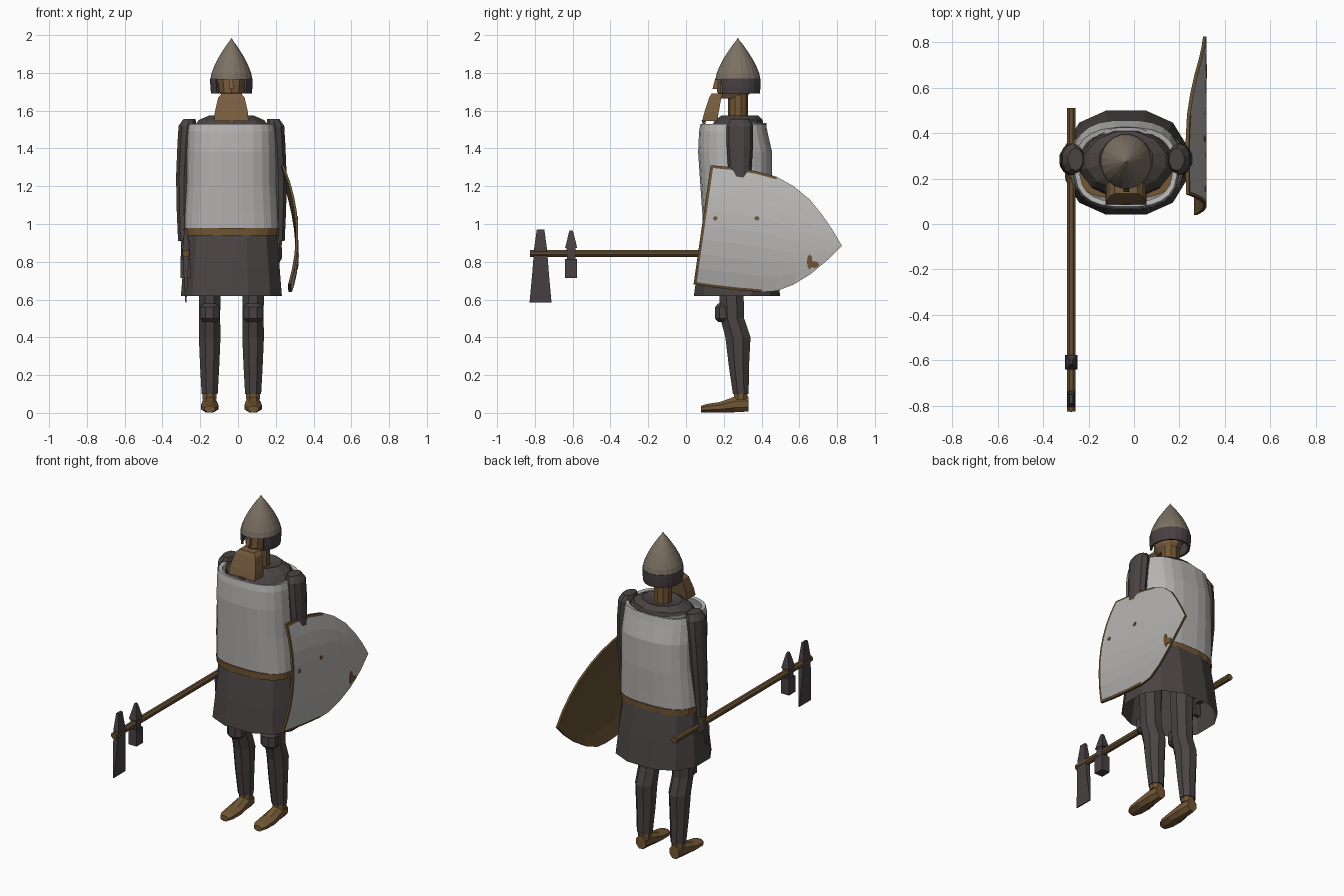
import bpy, bmesh, math
from mathutils import Vector

if "Cube" in bpy.data.objects:
    bpy.data.objects.remove(bpy.data.objects["Cube"])


def material(name, r, g, b):
    m = bpy.data.materials.new(name)
    m.diffuse_color = (r, g, b, 1)
    m.use_nodes = True
    m.node_tree.nodes["Principled BSDF"].inputs["Base Color"].default_value = m.diffuse_color
    return m


PALE = material("pale steel", 0.47, 0.46, 0.45)
HELM = material("dull helmet steel", 0.20, 0.165, 0.125)
DARK = material("dark cloth", 0.068, 0.056, 0.056)
IRON = material("dark iron", 0.065, 0.052, 0.055)
BROWN = material("brown leather", 0.17, 0.095, 0.036)
SKIN = material("tan skin", 0.19, 0.11, 0.05)
WOOD = material("dark wood", 0.13, 0.078, 0.032)
CX, CY = -0.035, 0.27


def finish(name, bm, mats):
    bmesh.ops.remove_doubles(bm, verts=bm.verts, dist=0.0005)
    bmesh.ops.recalc_face_normals(bm, faces=bm.faces)
    me = bpy.data.meshes.new(name)
    bm.to_mesh(me)
    bm.free()
    for m in mats:
        me.materials.append(m)
    ob = bpy.data.objects.new(name, me)
    bpy.context.collection.objects.link(ob)
    return ob


def loft(name, rings, n, mat, power=2.0, phase=None, axis="Z", caps=(True, True), gap=0.0):
    """Join rings (a, b, height, radius a, radius b); gap leaves an opening toward the front."""
    bm = bmesh.new()
    phase = math.pi / n if phase is None else phase
    loops = []
    for a, b, h, ra, rb in rings:
        loop = []
        for i in range(n):
            t = 2 * math.pi * i / n + phase
            c, s = math.cos(t), math.sin(t)
            u = a + ra * math.copysign(abs(c) ** (2 / power), c)
            v = b + rb * math.copysign(abs(s) ** (2 / power), s)
            loop.append(bm.verts.new((u, v, h) if axis == "Z" else (u, h, v)))
        loops.append(loop)
    for lo, hi in zip(loops, loops[1:]):
        for i in range(n):
            j = (i + 1) % n
            mid = 2 * math.pi * (i + 0.5) / n + phase
            if gap and math.sin(mid) < -math.cos(gap):
                continue
            bm.faces.new((lo[i], lo[j], hi[j], hi[i]))
    if caps[0]:
        bm.faces.new(loops[0])
    if caps[1]:
        bm.faces.new(loops[-1])
    return finish(name, bm, [mat])


def block(name, rings, mat, axis="Z"):
    """Four-sided loft whose radii are true half sizes."""
    q = math.sqrt(2)
    return loft(name, [(a, b, h, ra * q, rb * q) for a, b, h, ra, rb in rings], 4, mat, axis=axis)


def thicken(ob, t, offset):
    m = ob.modifiers.new("thickness", "SOLIDIFY")
    m.thickness, m.offset = t, offset


# Torso under the armour, rising to the collar
loft("torso", [(CX, .27, .95, .21, .16), (CX, .27, 1.3, .20, .16), (CX, .27, 1.50, .215, .15),
               (CX, .28, 1.55, .18, .13), (CX, .285, 1.575, .12, .10), (CX, .28, 1.56, .06, .06)], 12, DARK)
# Padded vest with open neck and a lip at the back
vest = loft("vest", [(CX, .265, .98, .25, .175), (CX, .265, 1.06, .247, .18), (CX, .265, 1.2, .238, .19),
                     (CX, .26, 1.38, .236, .197), (CX, .25, 1.49, .232, .182), (CX, .25, 1.53, .225, .175)],
            24, PALE, power=2.7, caps=(False, False))
thicken(vest, .022, -1)
loft("back_lip", [(CX, .25, 1.475, .20, .17), (CX, .25, 1.535, .20, .178)], 24, PALE, caps=(False, False), gap=1.9)
# Belt and skirt
loft("belt", [(CX, .265, .94, .252, .182), (CX, .265, .98, .256, .184)], 20, BROWN, power=2.5)
skirt = loft("skirt", [(CX, .27, .62, .275, .235), (CX, .27, .78, .262, .212), (CX, .27, .96, .245, .178)],
             12, DARK, power=2.4, caps=(False, True))

# Legs, knees, shoes
for side, x in (("left", -.15), ("right", .08)):
    loft(side + "_leg", [(x, .29, .10, .046, .045), (x, .28, .25, .055, .058), (x, .275, .40, .062, .072),
                         (x, .245, .50, .06, .068), (x, .24, .64, .062, .07), (x, .24, .80, .07, .075)], 8, DARK)
    loft(side + "_knee", [(x, .20, .48, .035, .03), (x, .195, .50, .055, .045), (x, .195, .56, .055, .045),
                          (x, .20, .58, .035, .03)], 8, IRON)
    loft(side + "_shoe", [(x, .02, .08, .03, .018), (x, .025, .11, .045, .024), (x, .03, .18, .05, .03),
                          (x, .045, .26, .042, .045), (x, .047, .33, .034, .043)], 8, BROWN, axis="Y")
    loft(side + "_ankle", [(x, .29, .07, .04, .038), (x, .29, .11, .04, .038)], 8, BROWN)

# Arms and hands
for side, s in (("left", -1), ("right", 1)):
    def ax(off):
        return CX + s * off
    loft(side + "_arm", [(ax(.248), .26, .91, .036, .04), (ax(.25), .27, 1.08, .042, .052),
                         (ax(.25), .285, 1.25, .045, .06), (ax(.242), .285, 1.42, .046, .07),
                         (ax(.232), .285, 1.52, .05, .07), (ax(.222), .285, 1.555, .034, .05)], 10, DARK)
    loft(side + "_cuff", [(ax(.243), .255, .845, .022, .03), (ax(.245), .258, .92, .026, .032)], 8, BROWN)
    loft(side + "_hand", [(ax(.236), .25, .79, .016, .03), (ax(.24), .25, .82, .03, .045),
                          (ax(.24), .25, .87, .03, .042), (ax(.243), .255, .90, .02, .03)], 8, IRON)
block("hanging_strap", [(-.278, .22, .72, .024, .012), (-.278, .22, .83, .026, .018)], IRON)

# Neck, head, beard
loft("neck", [(CX, .275, 1.53, .053, .053), (CX, .275, 1.72, .053, .053)], 10, BROWN)
loft("head", [(CX, .25, 1.665, .045, .065), (CX, .255, 1.70, .066, .09), (CX, .265, 1.76, .075, .10),
              (CX, .27, 1.82, .07, .09)], 10, SKIN)
block("nose", [(CX, .155, 1.715, .012, .015), (CX, .165, 1.77, .008, .01)], SKIN)
block("beard", [(CX, .125, 1.545, .09, .04), (CX, .135, 1.59, .088, .038), (CX, .155, 1.67, .07, .032),
                (CX, .165, 1.69, .05, .03)], SKIN)
block("beard_tip", [(CX, .095, 1.515, .003, .003), (CX, .095, 1.55, .02, .012)], SKIN)

# Helmet with neck guard open at the face
HY = .275
loft("helmet", [(CX, HY, z, r, r * 1.07) for z, r in
                ((1.765, .113), (1.80, .106), (1.84, .09), (1.88, .07), (1.92, .045), (1.95, .025),
                 (1.97, .009), (1.985, .001))], 20, HELM)
guard = loft("neck_guard", [(CX, HY, 1.69, .109, .117), (CX, HY, 1.725, .113, .121), (CX, HY, 1.77, .114, .122)],
             20, IRON, caps=(False, False), gap=.85)
thicken(guard, .012, -1)

# Long pole with axe blade and hammer head
PX, PZ = -.276, .845
loft("pole", [(PX, PZ, -.825, .02, .02), (PX, PZ, .51, .02, .02)], 8, WOOD, axis="Y")
block("axe_blade", [(PX, -.77, .585, .003, .058), (PX, -.77, .74, .012, .044), (PX, -.77, .87, .017, .034),
                    (PX, -.77, .97, .008, .02)], IRON)
block("hammer_block", [(PX, -.608, .715, .028, .032), (PX, -.608, .815, .028, .032)], IRON)
block("hammer_neck", [(PX, -.608, .815, .02, .022), (PX, -.608, .875, .022, .024)], IRON)
block("hammer_spike", [(PX, -.608, .872, .026, .032), (PX, -.608, .955, .008, .012),
                       (PX, -.608, .965, .005, .008)], IRON)


# Curved shield carried sideways, point toward the back
def shield_x(y, z):
    s = .147 * (y - .085) + .99 * (z - .995)
    return .318 - .055 * s - .56 * s * s


TOP = [(.13, 1.31), (.145, 1.31), (.25, 1.30), (.37, 1.28), (.48, 1.25), (.57, 1.20), (.655, 1.13),
       (.72, 1.05), (.775, .97), (.825, .885)]
LOW = [(.04, .68), (.055, .678), (.14, .665), (.27, .65), (.40, .64), (.48, .645), (.57, .68),
       (.66, .735), (.75, .81), (.825, .885)]
ROWS = [0, .022, .14, .26, .38, .5, .62, .74, .86, .978, 1]
bm = bmesh.new()
layers = []
for depth in (0, -.014):
    grid = []
    for (ty, tz), (ly, lz) in zip(TOP, LOW):
        pts = [(ly + (ty - ly) * v, lz + (tz - lz) * v) for v in ROWS]
        grid.append([bm.verts.new((shield_x(y, z) + depth, y, z)) for y, z in pts])
    layers.append(grid)
nc, nr = len(TOP), len(ROWS)
for k, g in enumerate(layers):
    for i in range(nc - 1):
        for j in range(nr - 1):
            f = bm.faces.new((g[i][j], g[i + 1][j], g[i + 1][j + 1], g[i][j + 1]))
            rim = i == 0 or (i < 4 and j in (0, nr - 2))
            f.material_index = 1 if k or rim else 0
border = [(i, 0) for i in range(nc)] + [(nc - 1, j) for j in range(1, nr)]
border += [(i, nr - 1) for i in range(nc - 2, -1, -1)] + [(0, j) for j in range(nr - 2, 0, -1)]
for (a, b), (c, d) in zip(border, border[1:] + border[:1]):
    f = bm.faces.new((layers[0][a][b], layers[0][c][d], layers[1][c][d], layers[1][a][b]))
    f.material_index = 1
finish("shield", bm, [PALE, WOOD])

# Rivets and worn spots on the shield
for i, (y, z, ry, rz) in enumerate(((.155, 1.03, .012, .012), (.375, 1.03, .014, .012), (.655, .80, .015, .04),
                                    (.68, .785, .025, .018))):
    bm = bmesh.new()
    ring = []
    for k in range(8):
        py, pz = y + ry * math.cos(k * math.pi / 4), z + rz * math.sin(k * math.pi / 4)
        ring.append(bm.verts.new((shield_x(py, pz) + .003, py, pz)))
    f = bm.faces.new(ring)
    ext = bmesh.ops.extrude_face_region(bm, geom=[f])["geom"]
    bmesh.ops.translate(bm, vec=Vector((-.006, 0, 0)), verts=[v for v in ext if isinstance(v, bmesh.types.BMVert)])
    finish("shield_spot_%d" % (i + 1), bm, [BROWN])
